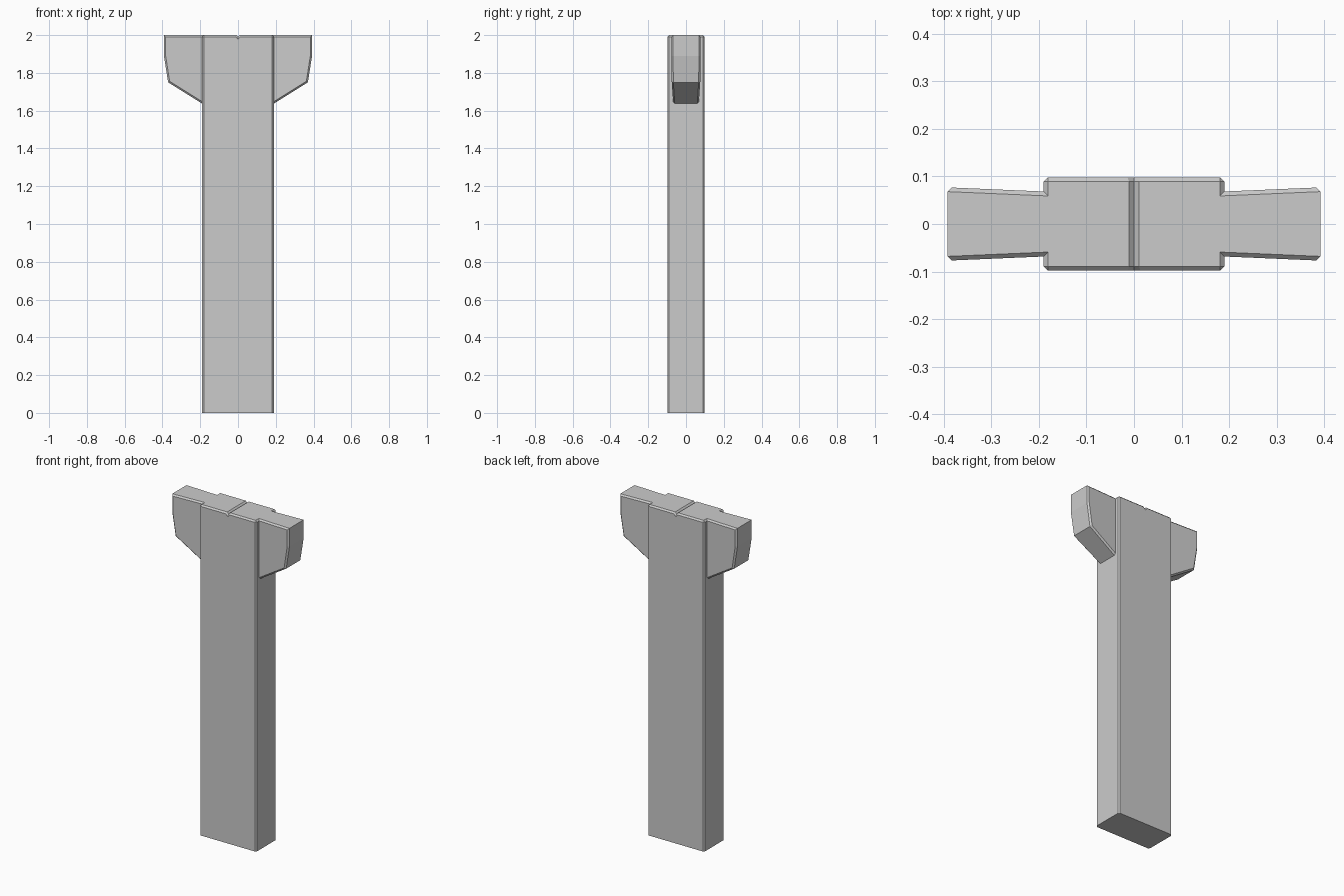
import bpy
import bmesh

if "Cube" in bpy.data.objects:
    bpy.data.objects.remove(bpy.data.objects["Cube"])


def chamfered_prism(name, profile, half_depth, chamfer, keep_sharp, also_chamfer=()):
    """Extrude an xz profile along y, then chamfer its front and back outlines.
    keep_sharp: outline segments left square; also_chamfer: corners cut across the depth."""
    bm = bmesh.new()
    front = [bm.verts.new((x, -half_depth(x), z)) for x, z in profile]
    back = [bm.verts.new((x, half_depth(x), z)) for x, z in profile]
    n = len(profile)
    bm.faces.new(front)
    bm.faces.new(back[::-1])
    for i in range(n):
        j = (i + 1) % n
        bm.faces.new((front[j], front[i], back[i], back[j]))
    bmesh.ops.recalc_face_normals(bm, faces=bm.faces)
    edges = [bm.edges.get((ring[i], ring[(i + 1) % n]))
             for ring in (front, back) for i in range(n) if i not in keep_sharp]
    edges += [bm.edges.get((front[i], back[i])) for i in also_chamfer]
    bmesh.ops.bevel(bm, geom=edges, offset=chamfer, offset_type='OFFSET',
                    segments=1, profile=0.5, affect='EDGES', clamp_overlap=False)
    mesh = bpy.data.meshes.new(name)
    bm.to_mesh(mesh)
    bm.free()
    obj = bpy.data.objects.new(name, mesh)
    bpy.context.collection.objects.link(obj)
    return obj


# Tall post with a small V groove across the top
post_profile = [(-0.19, 0), (0.19, 0), (0.19, 2), (0.01, 2),
                (0, 1.99), (-0.01, 2), (-0.19, 2)]
chamfered_prism("post", post_profile, lambda x: 0.098, 0.009,
                keep_sharp={0}, also_chamfer=(2, 6))

# Side brackets, widening slightly toward their outer ends
bracket_profile = [(0.181, 1.632), (0.37, 1.75), (0.392, 1.89), (0.392, 2), (0.181, 2)]
brackets = chamfered_prism("side_brackets", bracket_profile,
                           lambda x: 0.068 + (x - 0.181) * 0.043, 0.009,
                           keep_sharp={4})
mirror = brackets.modifiers.new("mirror", 'MIRROR')
mirror.use_axis = (True, False, False)
mirror.use_mirror_merge = False
